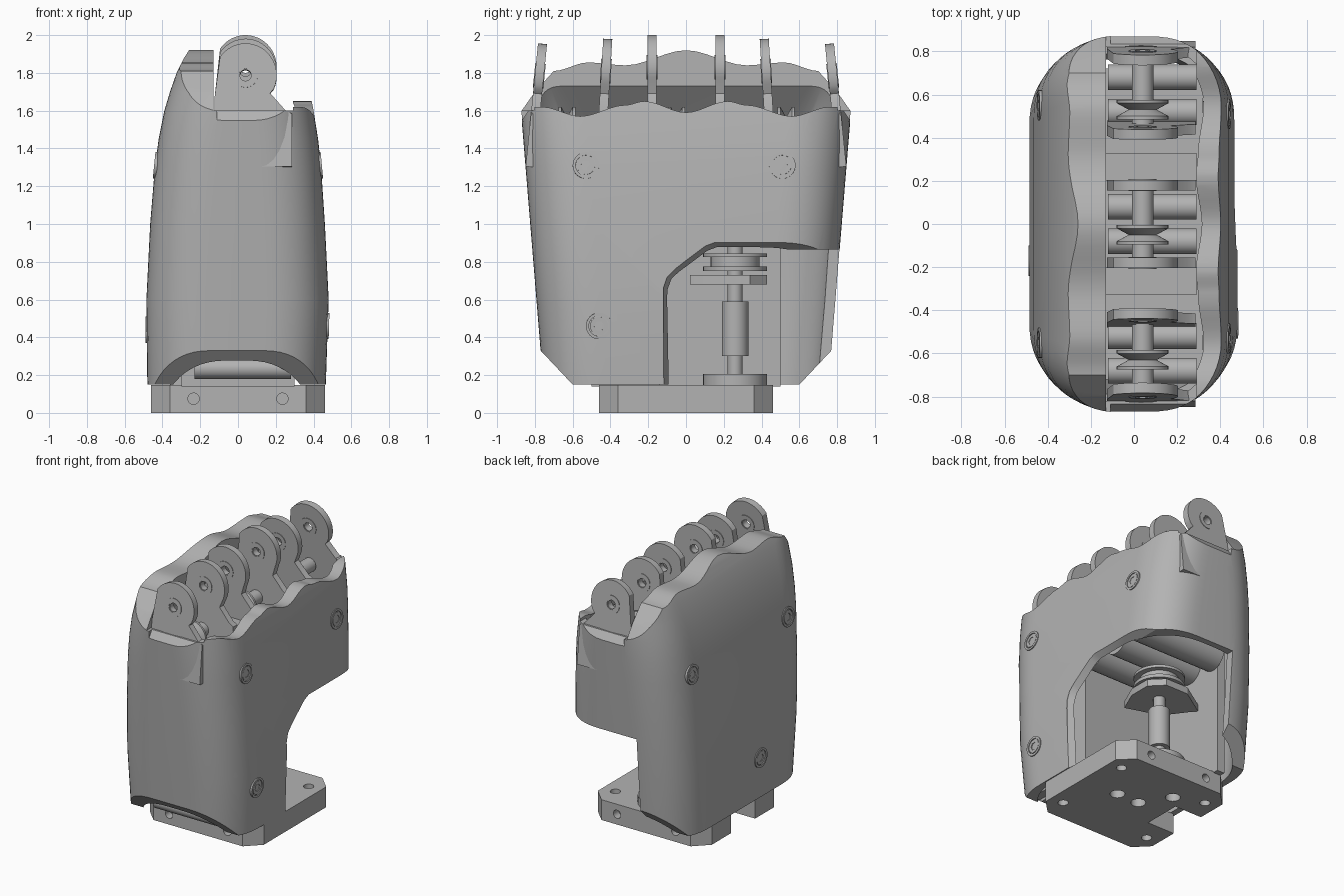
import bpy, bmesh, math
from mathutils import Matrix, Vector

cube = bpy.data.objects.get("Cube")
if cube:
    bpy.data.objects.remove(cube, do_unlink=True)

grey = bpy.data.materials.new("plain grey")
grey.use_nodes = True
grey.diffuse_color = (0.45, 0.45, 0.45, 1)
grey.node_tree.nodes["Principled BSDF"].inputs["Base Color"].default_value = grey.diffuse_color


def make(name, rings):
    """Closed solid lofted through equal-length rings of points."""
    bm = bmesh.new()
    loops = [[bm.verts.new(p) for p in ring] for ring in rings]
    n = len(loops[0])
    for a, b in zip(loops, loops[1:]):
        for i in range(n):
            bm.faces.new((a[i], a[(i + 1) % n], b[(i + 1) % n], b[i]))
    bm.faces.new(loops[0][::-1])
    bm.faces.new(loops[-1])
    bmesh.ops.recalc_face_normals(bm, faces=bm.faces)
    mesh = bpy.data.meshes.new(name)
    bm.to_mesh(mesh)
    bm.free()
    mesh.materials.append(grey)
    obj = bpy.data.objects.new(name, mesh)
    bpy.context.collection.objects.link(obj)
    return obj


def place(axis, u, v, w):
    return {"x": (w, u, v), "y": (u, w, v), "z": (u, v, w)}[axis]


def prism(name, pts, axis, a, b):
    return make(name, [[place(axis, u, v, w) for u, v in pts] for w in (a, b)])


def lathe(name, axis, centre, profile, sides=32):
    """Round part: profile is (position along axis, radius)."""
    turn = [2 * math.pi * i / sides for i in range(sides)]
    return make(name, [[place(axis, centre[0] + r * math.cos(t), centre[1] + r * math.sin(t), w)
                        for t in turn] for w, r in profile])


def rod(name, axis, centre, r, a, b, sides=32):
    return lathe(name, axis, centre, [(a, r), (b, r)], sides)


def box(name, x, y, z):
    return prism(name, [(x[0], y[0]), (x[1], y[0]), (x[1], y[1]), (x[0], y[1])], "z", *z)


def cut(obj, cutters):
    bpy.context.view_layer.objects.active = obj
    for c in cutters:
        m = obj.modifiers.new("cut", "BOOLEAN")
        m.object, m.operation, m.solver = c, "DIFFERENCE", "EXACT"
        bpy.ops.object.modifier_apply(modifier=m.name)
        bpy.data.objects.remove(c, do_unlink=True)
    return obj


def tilt(parts, pivot, angle, axis):
    p = Vector(pivot)
    turn = Matrix.Translation(p) @ Matrix.Rotation(angle, 4, axis) @ Matrix.Translation(-p)
    for part in parts:
        part.data.transform(turn)


def wave(half):
    """Mirrored, smoothed height curve across the width."""
    pts = [(-y, z) for y, z in half[:0:-1]] + half
    out = []
    for (y0, z0), (y1, z1) in zip(pts, pts[1:]):
        for k in range(6):
            t = k / 6
            out.append((y0 + (y1 - y0) * t, z0 + (z1 - z0) * t * t * (3 - 2 * t)))
    return out + [pts[-1]]


# Housing: outer body and cavity share one loft of squarish ovals
LEVELS = [(0.15, -0.48, 0.465), (0.6, -0.485, 0.48), (1.0, -0.465, 0.46), (1.3, -0.44, 0.44),
          (1.45, -0.42, 0.424), (1.6, -0.39, 0.4), (1.7, -0.36, 0.38), (1.8, -0.325, 0.36),
          (1.88, -0.285, 0.34), (1.95, -0.24, 0.32)]


def ring(z, x0, x1, inset=0.0):
    y1 = 0.755 + 0.082 * (z - 0.15) - inset
    x0, x1 = x0 + inset, x1 - inset
    r = min(0.34 + inset, (x1 - x0) * 0.48)
    pts = []
    for sx, sy, flip in ((1, 1, 0), (-1, 1, 1), (-1, -1, 0), (1, -1, 1)):
        cx = x1 - r if sx > 0 else x0 + r
        for k in range(15):
            t = (14 - k if flip else k) / 14 * math.pi / 2
            c, s = max(math.cos(t), 0) ** 0.87, math.sin(t) ** 0.87
            pts.append((cx + sx * r * c, sy * (y1 - r + r * s), z))
    return pts


housing = make("housing_shell", [ring(*lv) for lv in LEVELS])
cavity = make("cavity", [ring(0.1, -0.48, 0.465, 0.045)] + [ring(*lv, 0.045) for lv in LEVELS[:5]]
              + [ring(1.73, -0.18, 0.3, 0.05)])
opening = prism("opening", [(-0.13, -0.82), (0.2, -0.82), (0.29, -0.74), (0.29, 0.74),
                            (0.2, 0.82), (-0.13, 0.82)], "z", 1.2, 2.3)
lid = [(1, 2.3), (-1, 2.3)]
low_rim = wave([(0, 1.59), (0.22, 1.65), (0.32, 1.63), (0.56, 1.57), (0.76, 1.62), (1, 1.6)])
high_rim = wave([(0, 1.92), (0.32, 1.84), (0.52, 1.855), (0.7, 1.81)])
high_rim = [(-1, 1.4), (-0.87, 1.6), (-0.8, 1.7)] + high_rim + [(0.8, 1.7), (0.87, 1.6), (1, 1.4)]
cutters = [cavity, opening,
           prism("low_cut", low_rim + lid, "x", -0.13, 1),
           prism("high_cut", high_rim + lid, "x", -1, -0.125),
           prism("end_cut", [(-0.13, 1.6), (0.29, 1.6), (0.29, 2.2), (-0.13, 2.2)], "y", -1, 1)]
for s in (-1, 1):
    cutters.append(prism("foot_cut", [(s * 0.6, 0.15), (s * 0.6, 0), (s, 0), (s, 0.574)], "x", -1, 1))
    cutters.append(prism("lip_cut", [(s * 0.8, 1.65), (s * 0.95, 1.43), (s * 0.95, 1.8)], "x", -0.11, 0.27))


# Side window with a sloping rim, open through the back end
def window(d, x):
    pts = [(-0.12 + d, 0), (-0.12 + d, 0.66 - d * 0.4), (-0.1 + d, 0.72 - d * 0.4), (-0.06 + d, 0.76 - d * 0.5),
           (0.1 + d * 0.4, 0.885 - d), (0.15 + d * 0.4, 0.905 - d), (1, 0.905 - d), (1, 0)]
    return [(x, y, z) for y, z in pts]


cutters.append(make("window_cut", [window(0.04, -0.17), window(0.04, 0.4), window(0, 0.47), window(0, 1)]))
cut(housing, cutters)

# Base plate with clipped corners, side slot and holes
c, e = 0.36, 0.46
base = prism("base_plate", [(c, -e), (e, -c), (e, c), (c, e), (-c, e), (-e, c), (-e, 0.14), (-0.24, 0.14),
                            (-0.24, -0.14), (-e, -0.14), (-e, -c), (-c, -e)], "z", 0, 0.148)
holes = [rod("hole", "z", p, 0.035, -0.1, 0.3, 20)
         for p in [(0.36, 0.3), (0.36, -0.3), (-0.36, 0.3), (-0.36, -0.3)]]
holes += [rod("counterbore", "z", p, 0.05, -0.1, 0.08, 20) for p in [(0.16, 0.02), (-0.02, 0.02)]]
holes.append(rod("hole", "z", (-0.15, 0.22), 0.05, -0.1, 0.3, 20))
for x in (-0.235, 0.235):
    for s in (-1, 1):
        holes.append(rod("hole", "y", (x, 0.075), 0.03, s * 0.4, s * 0.6, 20))
cut(base, holes)

# Inner frame: lower core, deck and cross motors
box("frame_core", (-0.3, 0.3), (-0.5, -0.14), (0.14, 1.25))
box("frame_deck", (-0.32, 0.32), (-0.72, 0.72), (1.2, 1.26))
box("frame_side_panel", (-0.36, -0.3), (-0.2, 0.5), (0.14, 1.2))
rod("front_roller", "x", (-0.6, 0.235), 0.055, -0.23, 0.28)
box("roller_bracket", (0.28, 0.34), (-0.64, -0.5), (0.2, 0.29))
for y in (-0.02, 0.22, 0.46):
    rod("cross_motor", "x", (y, 1.03), 0.11, -0.3, 0.34)

# Drive column inside the window
drive = (0.0, 0.26)
lathe("drive_shaft", "z", drive, [(0.14, 0.04), (0.3, 0.04), (0.3, 0.07), (0.59, 0.07), (0.59, 0.04), (0.92, 0.04)])
rod("drive_foot", "z", drive, 0.17, 0.14, 0.205)
prism("drive_arm", [(-0.15, 0.1), (0.1, 0.02), (0.17, 0.18), (0.17, 0.34), (0.08, 0.43), (-0.1, 0.43), (-0.3, 0.3)],
      "z", 0.68, 0.73)
lathe("drive_pulley", "z", drive, [(0.75, 0.17), (0.775, 0.17), (0.775, 0.13), (0.825, 0.13), (0.825, 0.17), (0.845, 0.17)])

# Finger mounts: two lugs, a pulley and an axle each
HX = 0.04


def lug(y, top, lean):
    zc = top - 0.17
    arc = [(HX + 0.165 * math.cos(t), zc + 0.17 * math.sin(t))
           for t in [math.radians(-25 + 170 * k / 24) for k in range(25)]]
    pts = arc + [(-0.125, 1.66), (-0.125, 1.3), (0.285, 1.3), (0.285, 1.58), (0.25, 1.6), (0.17, 1.69)]
    plate = prism("finger_lug", pts, "y", y - 0.024, y + 0.024)
    cut(plate, [rod("hole", "y", (HX, zc), 0.03, y - 1, y + 1, 20)])
    washer = rod("lug_washer", "y", (HX, zc), 0.065, y - 0.028, y + 0.028)
    cut(washer, [rod("hole", "y", (HX, zc), 0.035, y - 1, y + 1, 20)])
    tilt((plate, washer), (0, y, 1.8), lean, "X")


for s in (-1, 1):
    lug(s * 0.18, 2.0, 0)
    lug(s * 0.425, 1.98, s * 0.06)
    lug(s * 0.775, 1.955, s * -0.1 * -1)
    box("spacer_block", (-0.13, 0.29), (s * 0.265 - 0.065, s * 0.265 + 0.065), (1.25, 1.5))
for y, py in ((-0.6, -0.63), (0, -0.05), (0.6, 0.53)):
    rod("finger_axle", "y", (HX, 1.5), 0.05, y - 0.17, y + 0.17)
    lathe("finger_pulley", "y", (HX, 1.5), [(py - 0.045, 0.12), (py - 0.03, 0.12), (py, 0.065),
                                            (py + 0.03, 0.12), (py + 0.045, 0.12)])
    for d in (-0.08, 0.08):
        rod("finger_motor", "x", (y + d, 1.34), 0.06, -0.12, 0.29)

# Recessed-hex screws on both broad faces, tipped to follow the surface
for s, y, z, x, lean in ((1, -0.53, 1.31, 0.437, -0.09), (1, 0.51, 1.31, 0.437, -0.09), (1, -0.46, 0.46, 0.475, 0.03),
                         (-1, -0.55, 1.31, 0.437, 0.1), (-1, 0.55, 1.31, 0.437, 0.1), (-1, -0.17, 0.44, 0.483, 0)):
    collar = rod("screw_collar", "x", (y, z), 0.07, s * (x - 0.05), s * (x + 0.007))
    cut(collar, [rod("hole", "x", (y, z), 0.054, s * (x - 0.02), s * (x + 0.1))])
    head = rod("screw_head", "x", (y, z), 0.048, s * (x - 0.04), s * (x + 0.005))
    cut(head, [rod("socket", "x", (y, z), 0.028, s * (x - 0.02), s * (x + 0.1), 6)])
    tilt((collar, head), (s * x, y, z), lean, "Y")

# Smooth round surfaces, keep hard edges
bpy.ops.object.select_all(action="DESELECT")
for obj in bpy.context.scene.objects:
    if obj.type == "MESH" and grey.name in obj.data.materials:
        obj.select_set(True)
        bpy.context.view_layer.objects.active = obj
bpy.ops.object.shade_smooth_by_angle(angle=math.radians(28))
